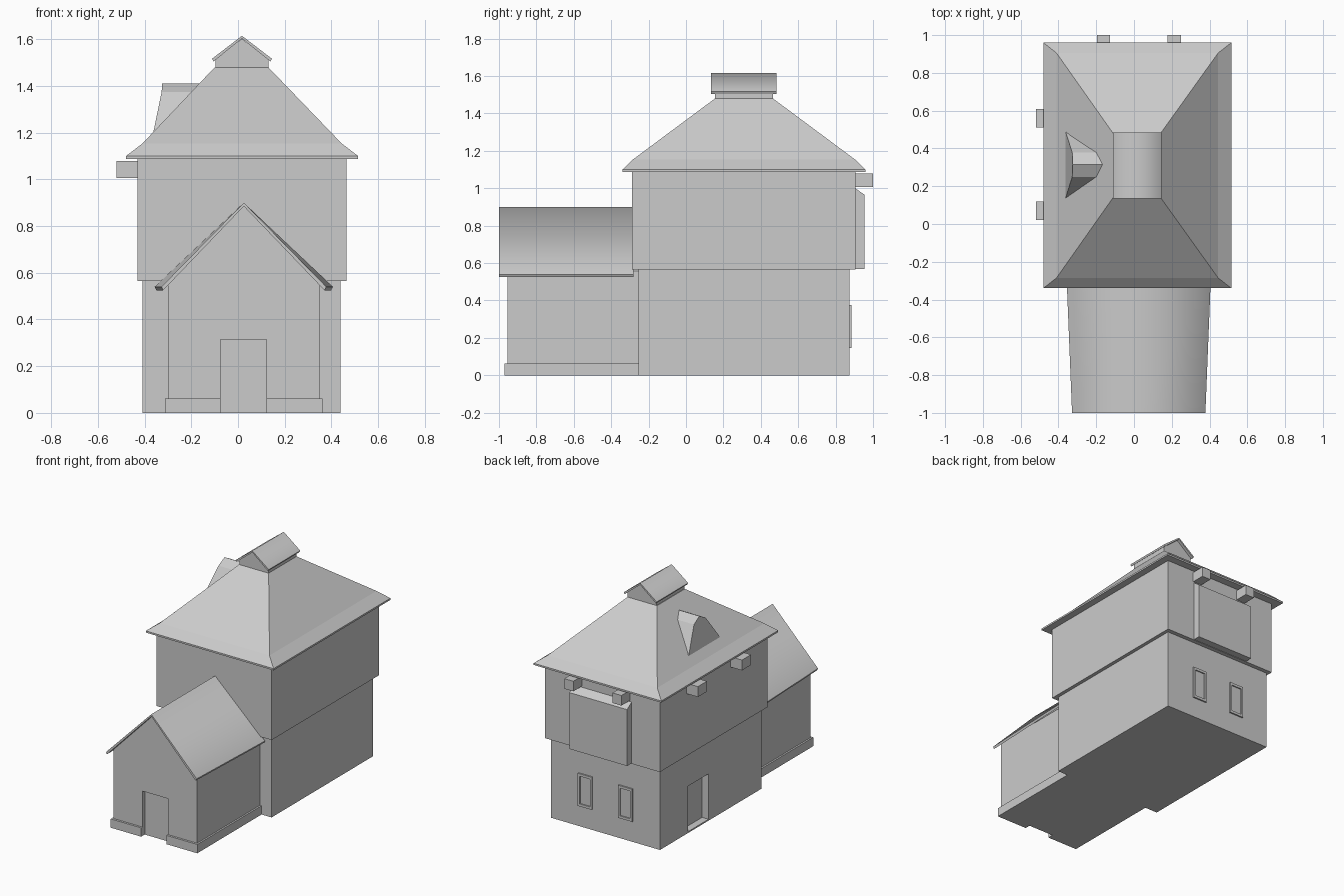
import bpy, bmesh

if "Cube" in bpy.data.objects:
    bpy.data.objects.remove(bpy.data.objects["Cube"])


def make(name, verts, faces, smooth=()):
    me = bpy.data.meshes.new(name)
    me.from_pydata(verts, [], faces)
    bm = bmesh.new()
    bm.from_mesh(me)
    bmesh.ops.recalc_face_normals(bm, faces=bm.faces)
    bm.faces.ensure_lookup_table()
    for i in smooth:
        bm.faces[i].smooth = True
    bm.to_mesh(me)
    bm.free()
    ob = bpy.data.objects.new(name, me)
    bpy.context.collection.objects.link(ob)
    return ob


def loft(name, rings, smooth=()):
    """Join rings of equal point count and cap both ends."""
    n = len(rings[0])
    verts = [p for r in rings for p in r]
    faces = [(a * n + i, a * n + (i + 1) % n, a * n + n + (i + 1) % n, a * n + n + i)
             for a in range(len(rings) - 1) for i in range(n)]
    faces += [tuple(range(n)), tuple(range(len(verts) - n, len(verts)))]
    return make(name, verts, faces, smooth)


def rect(x0, x1, y0, y1, z):
    return [(x0, y0, z), (x1, y0, z), (x1, y1, z), (x0, y1, z)]


def box(name, x0, x1, y0, y1, z0, z1):
    return loft(name, [rect(x0, x1, y0, y1, z0), rect(x0, x1, y0, y1, z1)])


def along_y(name, prof, y0, y1):
    return loft(name, [[(x, y, z) for x, z in prof] for y in (y0, y1)])


def gable_roof(name, cx, ends, z_eave, z_ridge, t):
    """Thin inverted V; ends = (y, half width) pairs."""
    rings = [[(cx - w, y, z_eave + t), (cx, y, z_ridge), (cx + w, y, z_eave + t),
              (cx + w - t / 2, y, z_eave), (cx, y, z_ridge - t), (cx - w + t / 2, y, z_eave)]
             for y, w in ends]
    return loft(name, rings, smooth=(0, 1))


def cut(target, cutter):
    cutter.hide_render = True
    cutter.hide_viewport = False
    cutter.display_type = 'WIRE'
    m = target.modifiers.new("cut", 'BOOLEAN')
    m.object, m.operation, m.solver = cutter, 'DIFFERENCE', 'EXACT'
    bpy.context.view_layer.objects.active = target
    bpy.ops.object.modifier_apply(modifier=m.name)


# Main tower: lower storey with side doorway, overhanging upper storey
lower = box("lower_storey", -.41, .44, -.255, .875, 0, .57)
side_cut = box("side_door_cutter", -.6, -.36, .335, .565, .01, .33)
cut(lower, side_cut)
box("upper_storey", -.43, .465, -.29, .905, .565, 1.09)

# Hipped roof with slightly flared eaves
loft("main_roof", [rect(-.48, .515, -.34, .96, 1.088),
                   rect(-.48, .515, -.34, .96, 1.10),
                   rect(-.41, .445, -.285, .905, 1.153),
                   rect(-.10, .13, .155, .465, 1.48)])

# Ridge vent with its own little gable roof
along_y("vent_walls", [(-.097, 1.46), (.13, 1.46), (.13, 1.515), (.017, 1.602), (-.097, 1.515)],
        .155, .465)
gable_roof("vent_roof", .017, [(.135, .128), (.485, .128)], 1.505, 1.615, .012)

# Dormer on the left slope: front outline leans back, ridge runs into the roof
front = [(-.362, .138, 1.205), (-.327, .25, 1.375), (-.325, .315, 1.41),
         (-.327, .378, 1.375), (-.362, .488, 1.205)]
back = [(-.34, .138, 1.20), (-.195, .25, 1.375), (-.165, .315, 1.41),
        (-.195, .378, 1.375), (-.34, .488, 1.20)]
loft("dormer", [front, back])

# Beam ends under the eaves
for i, y in enumerate((.02, .51)):
    box(f"left_beam_{i}", -.52, -.42, y, y + .1, 1.005, 1.078)
for i, x in enumerate((-.197, .178)):
    box(f"back_beam_{i}", x, x + .07, .895, 1.0, 1.007, 1.078)

# Shallow bay on the back wall with sloping top
bay = [(.895, .568), (.955, .568), (.955, .965), (.895, 1.007)]
loft("back_bay", [[(x, y, z) for y, z in bay] for x in (-.21, .24)])

# Back windows: raised frame around a recessed pane
for i, cx in enumerate((-.145, .169)):
    f = box(f"window_frame_{i}", cx - .055, cx + .055, .865, .885, .145, .375)
    c = box(f"window_cutter_{i}", cx - .04, cx + .04, .877, .9, .163, .357)
    cut(f, c)

# Front annex: gabled walls, plinth and recessed door
annex = along_y("annex_walls", [(-.30, 0), (.35, 0), (.35, .558), (.025, .887), (-.30, .558)],
                -.955, -.25)
plinth = box("annex_plinth", -.312, .362, -.97, -.25, 0, .062)
front_cut = box("front_door_cutter", -.075, .122, -1.1, -.93, -.1, .315)
for part in (annex, plinth):
    cut(part, front_cut)
gable_roof("annex_roof", .025, [(-1.0, .353), (-.28, .382)], .525, .90, .015)
